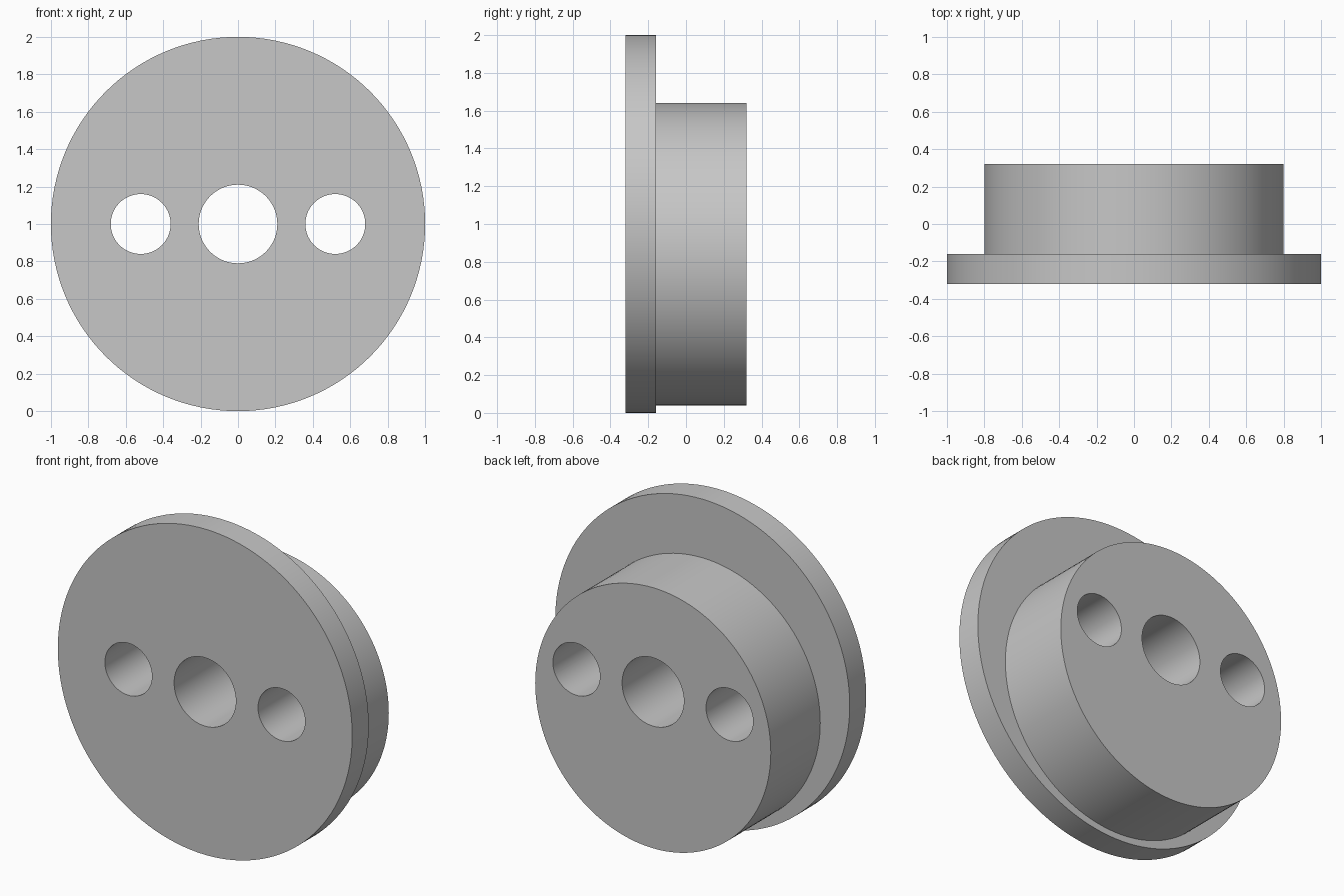
import bpy
import math

if "Cube" in bpy.data.objects:
    bpy.data.objects.remove(bpy.data.objects["Cube"], do_unlink=True)

# Single plain grey finish
grey = bpy.data.materials.new("plain_grey")
grey.use_nodes = True
colour = (0.57, 0.57, 0.57, 1)
grey.diffuse_color = colour
grey.node_tree.nodes["Principled BSDF"].inputs["Base Color"].default_value = colour


def cylinder(name, x, z, radius, y_front, y_back, sides=96):
    """Cylinder whose axis runs front to back."""
    bpy.ops.mesh.primitive_cylinder_add(
        vertices=sides, radius=radius, depth=y_back - y_front,
        location=(x, (y_front + y_back) / 2, z), rotation=(math.pi / 2, 0, 0))
    obj = bpy.context.object
    obj.name = name
    obj.data.materials.append(grey)
    return obj


def combine(body, tool, operation):
    """Apply a boolean to the body and discard the tool."""
    mod = body.modifiers.new(operation.lower(), "BOOLEAN")
    mod.operation = operation
    mod.solver = "EXACT"
    mod.object = tool
    bpy.context.view_layer.objects.active = body
    bpy.ops.object.modifier_apply(modifier=mod.name)
    bpy.data.objects.remove(tool, do_unlink=True)


# Wide front flange joined to the off-centre rear boss
body = cylinder("flanged_eccentric_hub", 0, 1, 1.0, -0.32, -0.16, 128)
boss = cylinder("rear_boss", 0, 0.84, 0.8, -0.24, 0.32, 128)
combine(body, boss, "UNION")

# Centre bore and the two side holes
for x, radius in ((0, 0.21), (-0.52, 0.16), (0.52, 0.16)):
    combine(body, cylinder("hole_cutter", x, 1, radius, -0.5, 0.5), "DIFFERENCE")

# Smooth walls with crisp rims
bpy.ops.object.select_all(action="DESELECT")
body.select_set(True)
bpy.context.view_layer.objects.active = body
bpy.ops.object.shade_smooth_by_angle(angle=math.radians(30))
